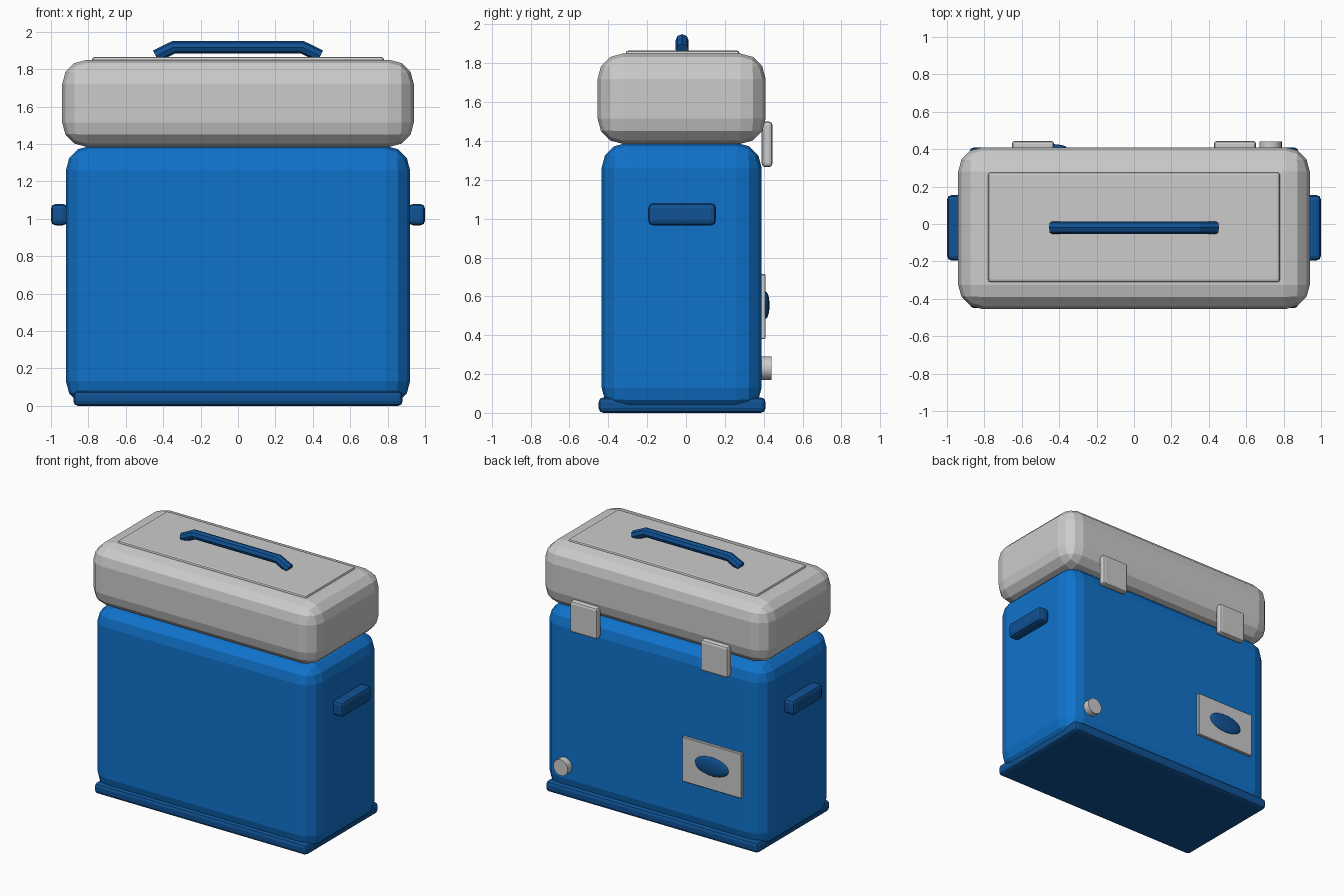
import bpy
from math import radians

if "Cube" in bpy.data.objects:
    bpy.data.objects.remove(bpy.data.objects["Cube"])

CY = -0.02  # depth centre of the main shell


def material(name, rgb):
    m = bpy.data.materials.new(name)
    m.diffuse_color = (*rgb, 1)
    m.use_nodes = True
    m.node_tree.nodes["Principled BSDF"].inputs["Base Color"].default_value = m.diffuse_color
    return m


BLUE = material("blue_plastic", (0.005, 0.17, 0.6))
DARK = material("dark_blue_plastic", (0.005, 0.085, 0.3))


def finish(obj, name, mat=None):
    obj.name = name
    if mat:
        obj.data.materials.append(mat)
    return obj


def box(name, x, y, z, bevel=0, segments=2, mat=None):
    """Bevelled box from (min, max) ranges."""
    r = (x, y, z)
    bpy.ops.mesh.primitive_cube_add(size=1, location=[(a + b) / 2 for a, b in r])
    obj = finish(bpy.context.object, name, mat)
    obj.scale = [b - a for a, b in r]
    bpy.ops.object.transform_apply(location=False, rotation=False, scale=True)
    if bevel:
        mod = obj.modifiers.new("bevel", 'BEVEL')
        mod.width = bevel
        mod.segments = segments
    return obj


# Main shell, base and lid
box("body", (-0.92, 0.92), (-0.435, 0.39), (0.002, 1.39), 0.13, 3, BLUE)
box("base", (-0.88, 0.88), (-0.45, 0.41), (0, 0.08), 0.025, 2, DARK)
box("lid", (-0.94, 0.94), (-0.455, 0.41), (1.385, 1.85), 0.13, 3)
box("lid_panel", (-0.78, 0.78), (-0.31, 0.275), (1.83, 1.865), 0.012, 2)

# Side grips and lid latches, mirrored left and right
for side, s in (("left", -1), ("right", 1)):
    box("grip_" + side, sorted((s * 0.912, s * 1.0)), (CY - 0.175, CY + 0.175),
        (0.965, 1.08), 0.025, 2, DARK)
    c = s * 0.54
    box("latch_" + side, (c - 0.113, c + 0.113), (0.39, 0.445), (1.265, 1.50), 0.018, 2)

# Carry handle: bent tube on the lid
curve = bpy.data.curves.new("carry_handle", 'CURVE')
curve.dimensions = '3D'
curve.bevel_depth = 0.034
curve.bevel_resolution = 2
curve.use_fill_caps = True
spline = curve.splines.new('POLY')
path = [(-0.44, 1.87), (-0.345, 1.917), (0.345, 1.917), (0.44, 1.87)]
spline.points.add(len(path) - 1)
for p, (px, pz) in zip(spline.points, path):
    p.co = (px, CY, pz, 1)
spline.use_smooth = False
handle = bpy.data.objects.new("carry_handle", curve)
bpy.context.collection.objects.link(handle)
curve.materials.append(DARK)

# Drain plug low on the back
bpy.ops.mesh.primitive_cylinder_add(vertices=24, radius=0.06, depth=0.06,
                                    location=(0.73, 0.41, 0.23),
                                    rotation=(radians(90), 0, 0))
finish(bpy.context.object, "drain_plug")
bpy.ops.object.shade_smooth_by_angle()

# Back plate with a domed oval
box("back_plate", (-0.745, -0.255), (0.38, 0.41), (0.38, 0.715), 0.004, 1)
bpy.ops.mesh.primitive_uv_sphere_add(segments=24, ring_count=12, radius=1,
                                     location=(-0.5, 0.41, 0.555))
oval = finish(bpy.context.object, "plate_oval", DARK)
oval.scale = (0.14, 0.02, 0.07)
bpy.ops.object.transform_apply(location=False, rotation=False, scale=True)
bpy.ops.object.shade_smooth_by_angle()
